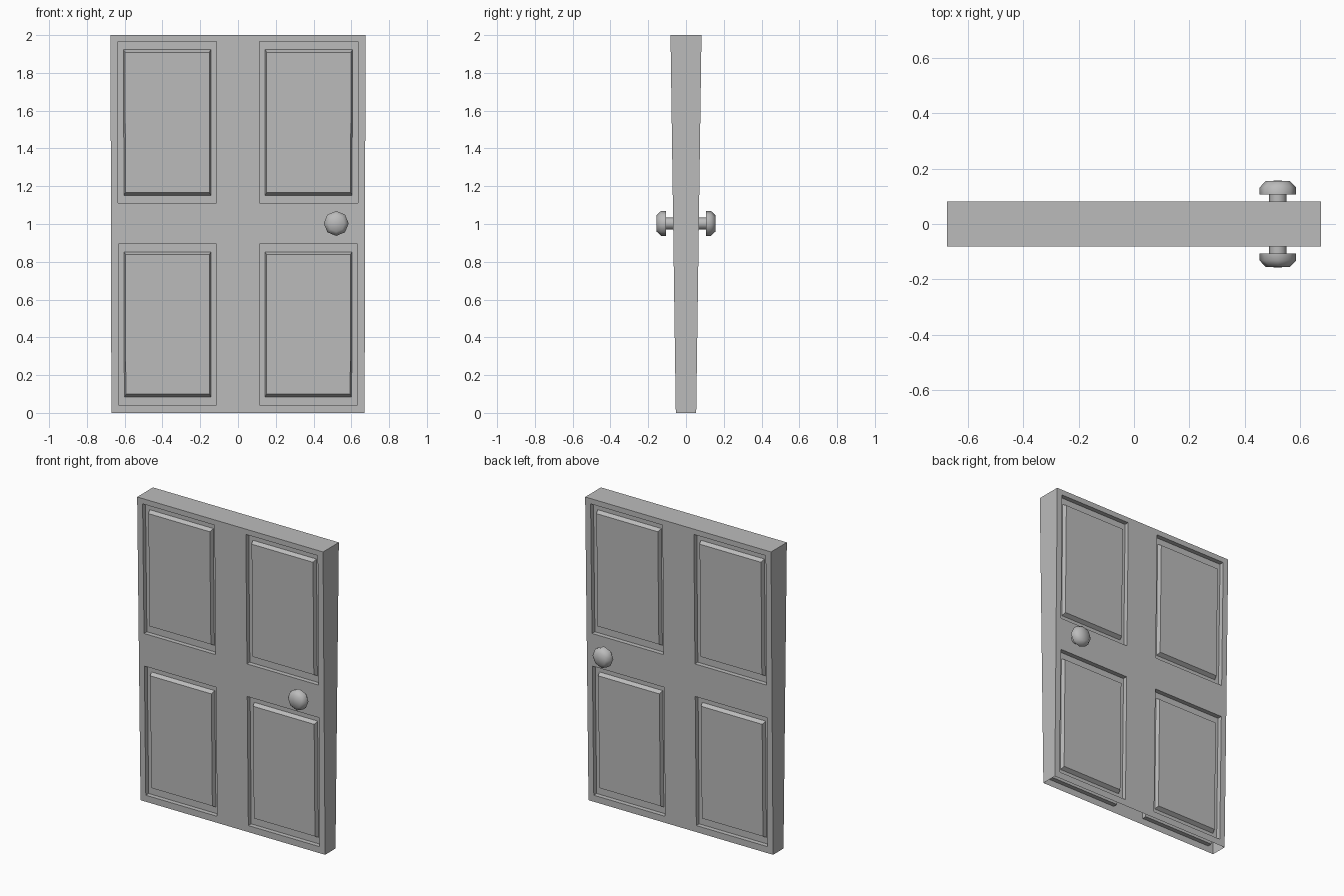
import bpy, bmesh, math
from mathutils import Vector

cube = bpy.data.objects.get("Cube")
if cube:
    bpy.data.objects.remove(cube, do_unlink=True)

grey = bpy.data.materials.new("plain_grey")
grey.use_nodes = True
colour = (0.5, 0.5, 0.5, 1)
grey.diffuse_color = colour
grey.node_tree.nodes["Principled BSDF"].inputs["Base Color"].default_value = colour


def finish(bm, name, smooth=False):
    bmesh.ops.remove_doubles(bm, verts=bm.verts, dist=0.0005)
    bmesh.ops.recalc_face_normals(bm, faces=bm.faces)
    for f in bm.faces:
        f.smooth = smooth
    mesh = bpy.data.meshes.new(name)
    bm.to_mesh(mesh)
    bm.free()
    mesh.materials.append(grey)
    obj = bpy.data.objects.new(name, mesh)
    bpy.context.collection.objects.link(obj)
    return obj


# Door slab: tapers towards an open bottom, four framed panels on each face
XS = [-0.675, -0.636, -0.114, 0.114, 0.636, 0.675]
ZS = [0, 0.043, 0.895, 1.11, 1.965, 2]
# Panel rings: inset in x, inset in z, depth below the face
RINGS = [(0, 0, 0), (0, 0, 0.03), (0.03, 0.042, 0.03), (0.038, 0.056, 0.005)]


def point(x, z, depth, side):
    t = z / 2
    return Vector((x * (0.993 + 0.007 * t), side * (0.054 + 0.028 * t - depth), z))


def add_face(bm, points):
    return bm.faces.new([bm.verts.new(p) for p in points])


def rectangle(x0, x1, z0, z1, ring, side):
    dx, dz, depth = ring
    corners = [(x0 + dx, z0 + dz), (x1 - dx, z0 + dz),
               (x1 - dx, z1 - dz), (x0 + dx, z1 - dz)]
    return [point(x, z, depth, side) for x, z in corners]


bm = bmesh.new()
for side in (-1, 1):
    for i in range(5):
        for j in range(5):
            cell = (XS[i], XS[i + 1], ZS[j], ZS[j + 1])
            if i % 2 and j % 2:
                loops = [rectangle(*cell, ring, side) for ring in RINGS]
                for a, b in zip(loops, loops[1:]):
                    for k in range(4):
                        n = (k + 1) % 4
                        add_face(bm, [a[k], a[n], b[n], b[k]])
                add_face(bm, loops[-1])
            else:
                add_face(bm, rectangle(*cell, RINGS[0], side))

# Side edges and top edge
for x in (XS[0], XS[-1]):
    for z0, z1 in zip(ZS, ZS[1:]):
        add_face(bm, [point(x, z0, 0, -1), point(x, z0, 0, 1),
                      point(x, z1, 0, 1), point(x, z1, 0, -1)])
for x0, x1 in zip(XS, XS[1:]):
    add_face(bm, [point(x0, 2, 0, -1), point(x1, 2, 0, -1),
                  point(x1, 2, 0, 1), point(x0, 2, 0, 1)])
finish(bm, "door_slab")


# Eight-sided turned parts around the knob axis
def turned(name, profile, side):
    bm = bmesh.new()
    centre = Vector((0.52, 0, 1.003))
    verts = [bm.verts.new(centre + Vector((r, side * y, 0))) for r, y in profile]
    edges = [bm.edges.new(pair) for pair in zip(verts, verts[1:])]
    bmesh.ops.spin(bm, geom=verts + edges, cent=centre, axis=(0, 1, 0),
                   angle=math.tau, steps=8, use_merge=True)
    return finish(bm, name, smooth=True)


for side, label in ((-1, "front"), (1, "back")):
    turned(label + "_knob_shaft", [(0.032, 0.05), (0.032, 0.108)], side)
    turned(label + "_knob_back", [(0, 0.106), (0.066, 0.106)], side)
    turned(label + "_knob",
           [(0.066, 0.106), (0.066, 0.132), (0.044, 0.155), (0, 0.157)], side)
